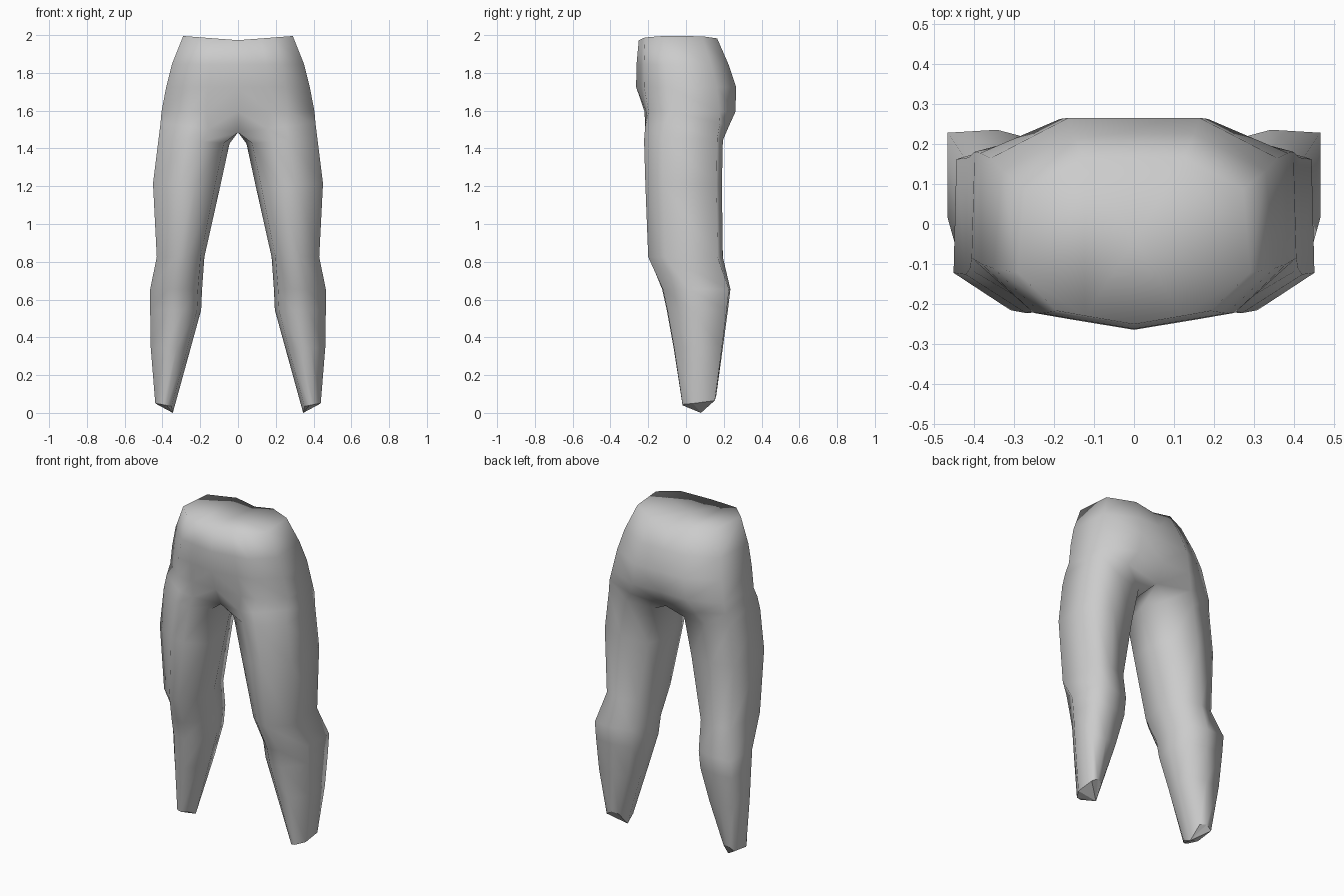
import bpy, bmesh

if "Cube" in bpy.data.objects:
    bpy.data.objects.remove(bpy.data.objects["Cube"])

# Cross-section templates: (inner-to-outer, front-to-back) fractions
HIP = [(0, 0), (.42, .05), (.66, .08), (1, .31), (.94, .81), (.43, 1), (0, 1), (0, .5)]
LEG = [(.08, .17), (.37, .01), (.6, .0), (1, .23), (.98, .93), (.6, 1), (.15, .92), (0, .55)]
CALF = [(.08, .2), (.35, .01), (.65, .02), (1, .4), (1, .98), (.55, 1), (.15, .92), (0, .55)]
TEMPLATES = [HIP, LEG, CALF, CALF]
# Height of each ankle point above the lowest one
ANKLE = [.04, .045, .05, .055, .07, .095, .085, .005]

# Sections: z at inner edge, rise to outer edge, x inner, x outer, y front, y back, template blend
SECTIONS = [
    (1.978, .022, 0, .29, -.25, .165, 0),
    (1.85, 0, 0, .35, -.262, .225, 0),
    (1.73, 0, 0, .38, -.264, .265, 0),
    (1.60, 0, 0, .405, -.232, .262, .15),
    (1.49, .05, 0, .41, -.225, .225, .75),
    (1.43, .03, .045, .42, -.222, .195, 1),
    (1.20, .02, .095, .45, -.215, .19, 1),
    (.83, 0, .178, .43, -.20, .195, 1),
    (.66, 0, .19, .465, -.13, .235, 2),
    (.55, 0, .195, .465, -.105, .222, 2),
    (.35, 0, .25, .462, -.068, .195, 2),
    (.0, 0, .345, .438, -.02, .16, 1.5),
]


def section(bm, z, rise, xi, xo, yf, yb, t):
    """One closed ring of the right half of the body."""
    ring = []
    k = int(t)
    for i, (p, q) in enumerate(zip(TEMPLATES[k], TEMPLATES[k + 1])):
        u, v = (a + (b - a) * (t - k) for a, b in zip(p, q))
        if xi == 0 and i in (0, 6, 7):   # stay on the centre plane
            u = 0
        ring.append(bm.verts.new((xi + (xo - xi) * u, yf + (yb - yf) * v, z + rise * u)))
    return ring


bm = bmesh.new()
rings = [section(bm, *s) for s in SECTIONS]
for v, h in zip(rings[-1], ANKLE):
    v.co.z = h
rings[0][6].co.z -= .012                 # waist dips at the back
n = len(HIP)
for a, b in zip(rings, rings[1:]):
    for i in range(n):
        j = (i + 1) % n
        quad = (a[i], b[i], b[j], a[j])
        if any(v.co.x > .001 for v in quad):   # no wall on the centre plane
            bm.faces.new(quad).smooth = True

# Waist top, and a faceted ankle end fanned from its lowest point
bm.faces.new(rings[0]).smooth = True
end = rings[-1]
for i in range(n - 2):
    bm.faces.new((end[7], end[i + 1], end[i])).smooth = False
loose = [v for v in bm.verts if not v.link_faces]
bmesh.ops.delete(bm, geom=loose, context='VERTS')
bmesh.ops.recalc_face_normals(bm, faces=bm.faces)
bmesh.ops.translate(bm, verts=bm.verts, vec=(0, 0, -min(v.co.z for v in bm.verts)))

mesh = bpy.data.meshes.new("trousers")
bm.to_mesh(mesh)
bm.free()
grey = bpy.data.materials.new("light grey")
grey.diffuse_color = (.6, .6, .6, 1)
grey.use_nodes = True
grey.node_tree.nodes["Principled BSDF"].inputs["Base Color"].default_value = grey.diffuse_color
mesh.materials.append(grey)

# Left half by mirroring
trousers = bpy.data.objects.new("trousers", mesh)
bpy.context.collection.objects.link(trousers)
mirror = trousers.modifiers.new("left half", 'MIRROR')
mirror.use_clip = True
mirror.merge_threshold = .001
